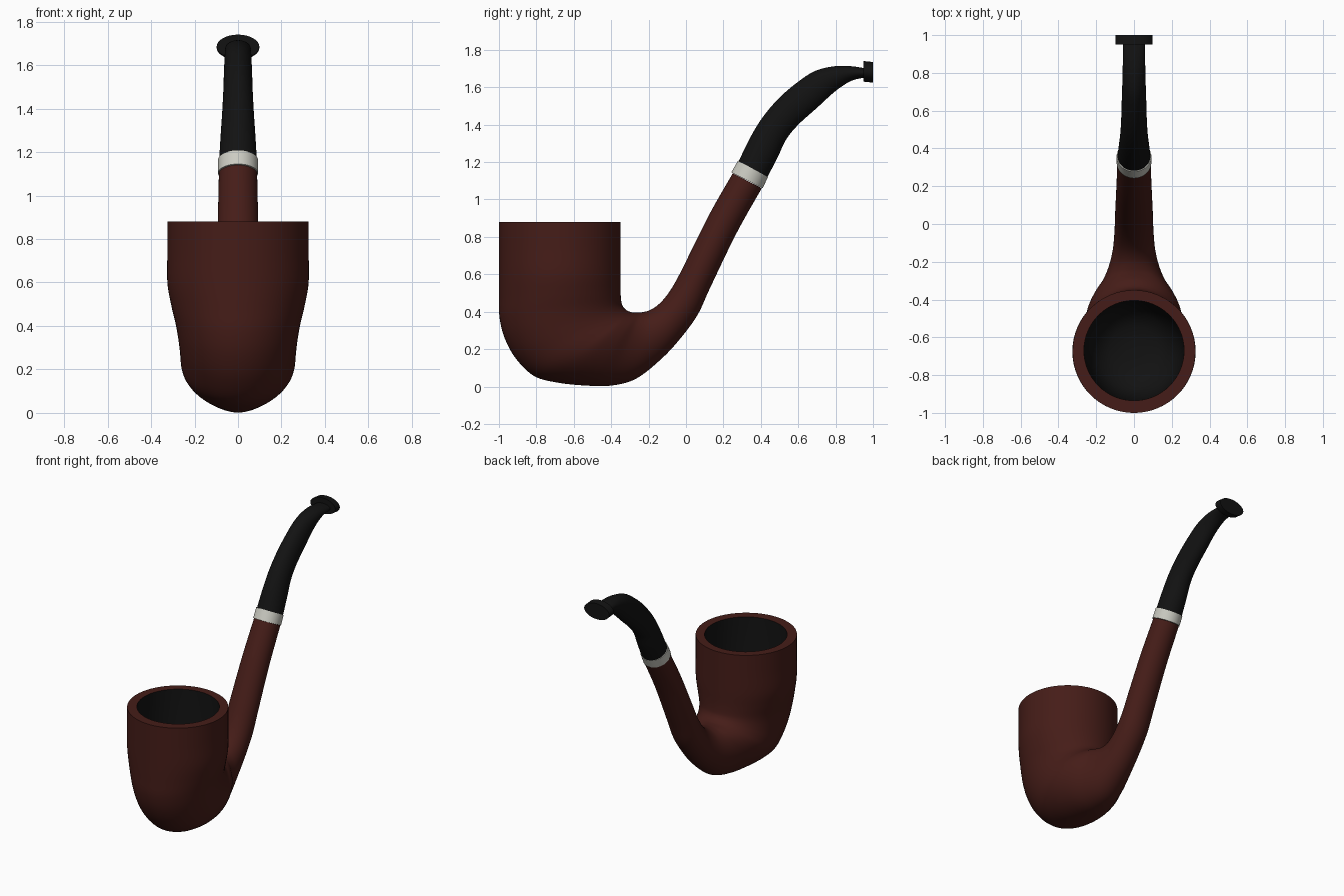
import bpy, bmesh, math
from mathutils import Vector

SIDES = 64


def material(name, rgb):
    m = bpy.data.materials.new(name)
    m.diffuse_color = (*rgb, 1)
    return m


briar = material("briar", (0.06, 0.012, 0.009))
black = material("black", (0.006, 0.006, 0.006))
silver = material("silver", (0.6, 0.6, 0.54))


def smooth_path(secs, steps=5):
    """Catmull-Rom interpolation through the cross-sections."""
    v = [Vector(s) for s in secs]
    out = []
    for i in range(len(v) - 1):
        b, c = v[i], v[i + 1]
        a, d = v[max(i - 1, 0)], v[min(i + 2, len(v) - 1)]
        for k in range(steps):
            t = k / steps
            out.append(0.5 * (2 * b + (c - a) * t + (2 * a - 5 * b + 4 * c - d) * t**2
                              + (3 * b - a - 3 * c + d) * t**3))
    return out + [v[-1]]


def loft(name, secs, mats, split=0):
    """Skin elliptical sections (y1, z1, y2, z2, half width); first `split` bands use mats[1]."""
    bm = bmesh.new()
    rings = []
    for y1, z1, y2, z2, w in secs:
        ring = []
        for i in range(SIDES):
            t = 2 * math.pi * i / SIDES
            c = math.cos(t) / 2
            ring.append(bm.verts.new((w * math.sin(t), (y1 + y2) / 2 + (y1 - y2) * c,
                                      (z1 + z2) / 2 + (z1 - z2) * c)))
        rings.append(ring)
    for j, (r, s) in enumerate(zip(rings, rings[1:])):
        for i in range(SIDES):
            n = (i + 1) % SIDES
            f = bm.faces.new((r[i], r[n], s[n], s[i]))
            f.material_index = 1 if j < split else 0
    bm.faces.new(rings[0]).material_index = 1 if split else 0
    bm.faces.new(rings[-1])
    bmesh.ops.recalc_face_normals(bm, faces=bm.faces)
    me = bpy.data.meshes.new(name)
    bm.to_mesh(me)
    bm.free()
    ob = bpy.data.objects.new(name, me)
    bpy.context.collection.objects.link(ob)
    for m in mats:
        me.materials.append(m)
    bpy.ops.object.select_all(action='DESELECT')
    ob.select_set(True)
    bpy.context.view_layer.objects.active = ob
    bpy.ops.object.shade_smooth_by_angle(angle=math.radians(40))
    return ob


# Bowl with charred chamber, sweeping round into the shank
chamber = [(-0.67 + r, z, -0.67 - r, z, r) for r, z in
           [(0.04, 0.28), (0.13, 0.29), (0.2, 0.335), (0.24, 0.42), (0.258, 0.55), (0.265, 0.88)]]
outer = [
    (-0.35, 0.88, -1.0, 0.88, 0.325),
    (-0.35, 0.74, -1.0, 0.74, 0.325),
    (-0.35, 0.60, -1.0, 0.60, 0.325),
    (-0.35, 0.51, -1.0, 0.48, 0.307),
    (-0.345, 0.45, -0.997, 0.37, 0.287),
    (-0.335, 0.425, -0.97, 0.26, 0.275),
    (-0.32, 0.41, -0.91, 0.15, 0.267),
    (-0.305, 0.402, -0.81, 0.055, 0.262),
    (-0.29, 0.397, -0.68, 0.02, 0.25),
    (-0.265, 0.395, -0.53, 0.005, 0.215),
    (-0.235, 0.397, -0.40, 0.005, 0.17),
    (-0.19, 0.41, -0.27, 0.04, 0.135),
    (-0.14, 0.445, -0.14, 0.14, 0.113),
    (-0.09, 0.505, -0.04, 0.245, 0.105),
    (-0.04, 0.59, 0.06, 0.38, 0.101),
    (0.02, 0.71, 0.13, 0.53, 0.099),
    (0.13, 0.93, 0.27, 0.82, 0.093),
    (0.25, 1.14, 0.405, 1.06, 0.088),
]
loft("bowl_and_shank", chamber + smooth_path(outer), [briar, black], split=len(chamber) - 1)

# Silver band
loft("band", [(0.242, 1.145, 0.41, 1.06, 0.092), (0.278, 1.208, 0.438, 1.12, 0.092)], [silver])

# Curved mouthpiece stem
stem = [
    (0.28, 1.20, 0.435, 1.12, 0.087),
    (0.34, 1.325, 0.49, 1.225, 0.08),
    (0.41, 1.44, 0.535, 1.32, 0.073),
    (0.50, 1.545, 0.60, 1.40, 0.068),
    (0.60, 1.63, 0.70, 1.49, 0.065),
    (0.69, 1.687, 0.79, 1.572, 0.062),
    (0.79, 1.712, 0.86, 1.622, 0.06),
    (0.88, 1.713, 0.91, 1.643, 0.058),
    (0.965, 1.70, 0.965, 1.652, 0.058),
]
loft("mouthpiece_stem", smooth_path(stem), [black])

# Flared lip at the end of the mouthpiece
loft("mouthpiece_lip", [(0.95, 1.74, 0.95, 1.63, 0.098), (1.0, 1.735, 1.0, 1.625, 0.098)], [black])
